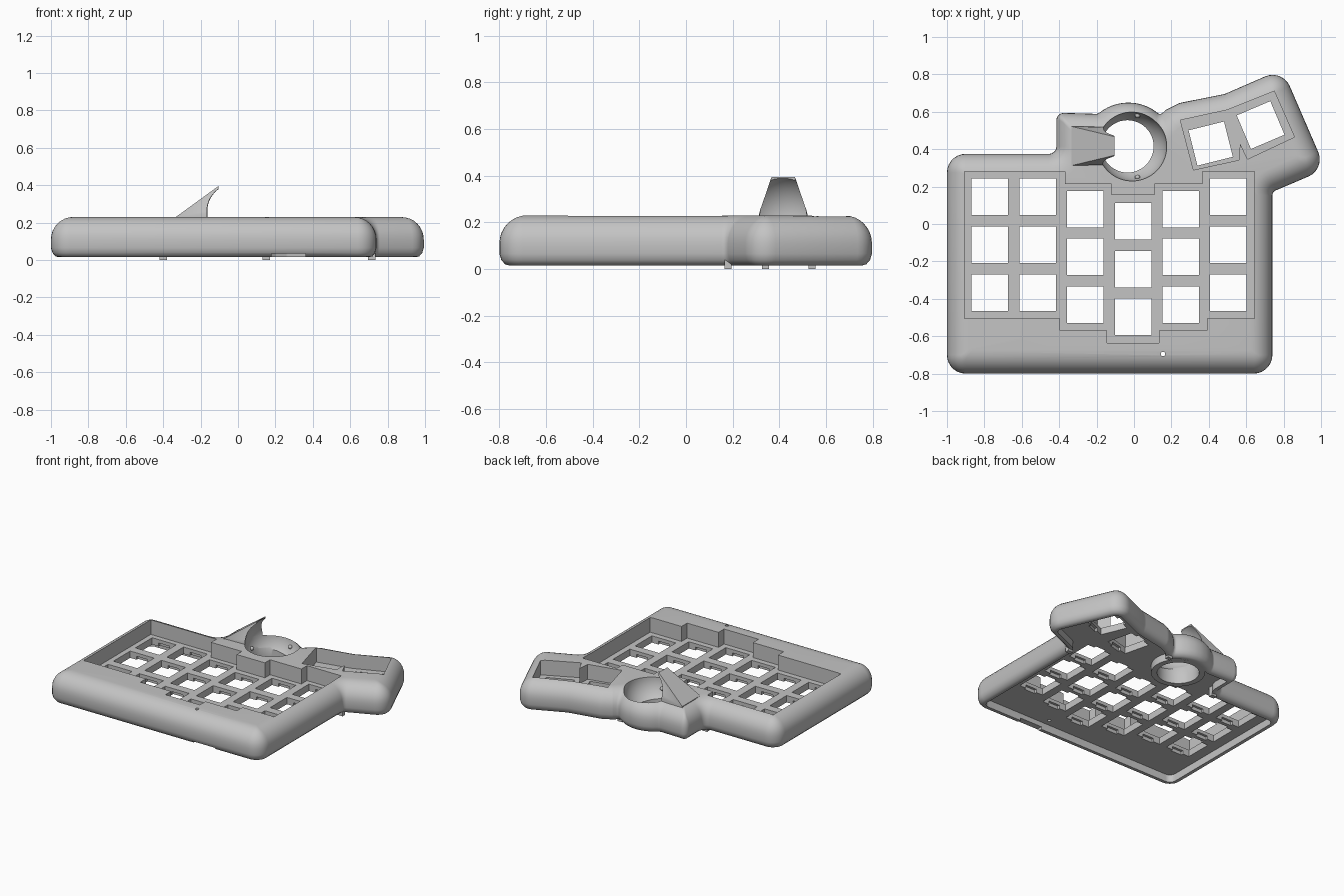
import bpy, bmesh
from math import sin, cos, tan, pi, radians
from mathutils import Vector, Matrix

if "Cube" in bpy.data.objects:
    bpy.data.objects.remove(bpy.data.objects["Cube"], do_unlink=True)

grey = bpy.data.materials.new("plain grey")
grey.use_nodes = True
grey.diffuse_color = (0.55, 0.55, 0.55, 1)
grey.node_tree.nodes["Principled BSDF"].inputs["Base Color"].default_value = (0.55, 0.55, 0.55, 1)


def finish(bm, name):
    bmesh.ops.recalc_face_normals(bm, faces=bm.faces)
    mesh = bpy.data.meshes.new(name)
    bm.to_mesh(mesh)
    bm.free()
    mesh.materials.append(grey)
    obj = bpy.data.objects.new(name, mesh)
    bpy.context.collection.objects.link(obj)
    return obj


def outline(corners, d):
    """Inset a polygon of (x, y, radius) corners by d and round each corner."""
    n = len(corners)
    pts = [Vector(c[:2]) for c in corners]
    dirs = [(pts[(i + 1) % n] - pts[i]).normalized() for i in range(n)]
    normals = [Vector((-e.y, e.x)) for e in dirs]
    moved = [pts[i] + (normals[i - 1] + normals[i]) * d / (1 + normals[i - 1].dot(normals[i]))
             for i in range(n)]
    ring = []
    for i, p in enumerate(moved):
        a, b = dirs[i - 1], dirs[i]
        turn = a.angle_signed(b)
        turn = abs(turn) * (1 if a.cross(b) > 0 else -1)
        r = max(corners[i][2] - d, 0.015) if turn > 0 else corners[i][2] + d
        half = tan(abs(turn) / 2)
        room = 0.45 * min((p - moved[i - 1]).length, (moved[(i + 1) % n] - p).length)
        r = min(r, room / half)
        start = p - a * r * half
        side = Vector((-a.y, a.x)) * (1 if turn > 0 else -1)
        centre = start + side * r
        for k in range(8):
            ring.append(centre + Matrix.Rotation(turn * k / 7, 2) @ (start - centre))
    return ring


def loft(name, rings):
    """Skin a stack of matching (points, height) rings and cap both ends."""
    bm = bmesh.new()
    rows = [[bm.verts.new((p[0], p[1], z)) for p in pts] for pts, z in rings]
    for lo, hi in zip(rows, rows[1:]):
        for i in range(len(lo)):
            bm.faces.new((lo[i - 1], lo[i], hi[i], hi[i - 1]))
    bm.faces.new(rows[0])
    bm.faces.new(rows[-1])
    return finish(bm, name)


def boxes(name, places, size, z0, z1):
    """Several boxes at (x, y, angle) in one object."""
    bm = bmesh.new()
    for x, y, angle in places:
        mat = (Matrix.Translation((x, y, (z0 + z1) / 2)) @ Matrix.Rotation(radians(angle), 4, 'Z')
               @ Matrix.Diagonal((size[0], size[1], z1 - z0, 1)))
        bmesh.ops.create_cube(bm, size=1, matrix=mat)
    return finish(bm, name)


def cylinder(name, x, y, r, z0, z1):
    circle = [(x + r * cos(a * pi / 24), y + r * sin(a * pi / 24)) for a in range(48)]
    return loft(name, [(circle, z0), (circle, z1)])


def ball(name, centre, r, seg=64):
    bm = bmesh.new()
    bmesh.ops.create_uvsphere(bm, u_segments=seg, v_segments=seg // 2, radius=r,
                              matrix=Matrix.Translation(centre))
    return finish(bm, name)


def carve(obj, cutters):
    for c in cutters:
        c.hide_render = True
        m = obj.modifiers.new("cut", 'BOOLEAN')
        m.operation, m.solver, m.object = 'DIFFERENCE', 'EXACT', c
    bpy.context.view_layer.update()
    deps = bpy.context.evaluated_depsgraph_get()
    mesh = bpy.data.meshes.new_from_object(obj.evaluated_get(deps))
    obj.modifiers.clear()
    obj.data = mesh


def smooth(obj):
    bpy.ops.object.select_all(action='DESELECT')
    obj.select_set(True)
    bpy.context.view_layer.objects.active = obj
    bpy.ops.object.shade_smooth_by_angle(angle=radians(35))


# Case: rounded shell with a recessed underside
bump = [(-0.03 + 0.25 * cos(radians(a)), 0.4 + 0.25 * sin(radians(a)), 0.25)
        for a in range(47, 132, 12)]
bump[0] = bump[0][:2] + (0.02,)
bump[-1] = bump[-1][:2] + (0.03,)
corners = [(-1, -0.8, 0.1), (0.74, -0.8, 0.1), (0.74, 0.172, 0.03), (1.025, 0.293, 0.1),
           (0.793, 0.829, 0.1), (0.485, 0.695, 0.1), (0.243, 0.647, 0.1), (0.17, 0.61, 0.03),
           *bump, (-0.415, 0.595, 0.04), (-0.415, 0.375, 0.04), (-1, 0.375, 0.1)]
profile = [(0.055, 0.07), (0.055, 0.015), (0.04, 0.015), (0.024, 0.02), (0.008, 0.038), (0, 0.065)]
profile += [(0.12 - 0.12 * cos(a * pi / 16), 0.11 + 0.12 * sin(a * pi / 16)) for a in range(9)]
case = loft("keyboard_case", [(outline(corners, d), z) for d, z in profile])

# Stepped well for the main keys and angled well for the thumb keys
main = [(-0.905, -0.505), (-0.395, -0.505), (-0.395, -0.57), (-0.145, -0.57), (-0.145, -0.635),
        (0.135, -0.635), (0.135, -0.57), (0.39, -0.57), (0.39, -0.505), (0.645, -0.505),
        (0.645, 0.28), (0.365, 0.28), (0.365, 0.215), (0.11, 0.215), (0.11, 0.155),
        (-0.12, 0.155), (-0.12, 0.215), (-0.37, 0.215), (-0.37, 0.28), (-0.905, 0.28)]
thumb = [(0.318, 0.289), (0.56, 0.342), (0.567, 0.43), (0.607, 0.347),
         (0.858, 0.465), (0.75, 0.71), (0.5, 0.61), (0.248, 0.555)]
PLATE = 0.12
cutters = [loft("well_cutter", [(w, PLATE), (w, 0.3)]) for w in (main, thumb)]

# Switch openings with clip notches underneath
tops = [0.145, 0.145, 0.08, 0.015, 0.08, 0.145]
keys = [(-0.77 + 0.255 * c, top - 0.256 * r, 0) for c, top in enumerate(tops) for r in range(3)]
keys += [(0.41, 0.43, 14), (0.677, 0.529, 23)]
cutters.append(boxes("switch_cutter", keys, (0.195, 0.195), 0.04, 0.16))
cutters.append(boxes("clip_cutter", keys, (0.09, 0.23), 0.05, 0.095))

# Ball socket, reset hole and front cable notch
CENTRE = (-0.01, 0.415, 0.23)
socket = ball("socket_cutter", CENTRE, 0.185)
through = cylinder("socket_hole_cutter", -0.035, 0.415, 0.14, -0.1, 0.25)
cutters += [socket, through,
            cylinder("reset_cutter", 0.155, -0.695, 0.012, -0.1, 0.3),
            boxes("cable_cutter", [(0.27, -0.78, 0)], (0.18, 0.12), -0.05, 0.034)]
carve(case, cutters)
smooth(case)

# Ring hanging under the socket
ring = cylinder("socket_ring", -0.035, 0.415, 0.18, 0.015, 0.075)
carve(ring, [through, socket])
smooth(ring)

# Sensor fin leaning over the socket
bm = bmesh.new()
for x, z, half in [(-0.335, 0.15, 0.105), (-0.335, 0.228, 0.105), (-0.1, 0.15, 0.105),
                   (-0.17, 0.25, 0.1), (-0.105, 0.395, 0.05)]:
    for s in (-1, 1):
        bm.verts.new((x, 0.417 + s * half, z))
hull = bmesh.ops.convex_hull(bm, input=bm.verts)
bmesh.ops.delete(bm, geom=list({v for v in hull["geom_interior"]}), context='VERTS')
fin = finish(bm, "sensor_fin")
carve(fin, [socket])
smooth(fin)

# Bearing beads in the socket
for i, angle in enumerate((80, -80, 180)):
    a = radians(angle)
    pos = (CENTRE[0] + 0.168 * cos(a), CENTRE[1] + 0.168 * sin(a), 0.16)
    smooth(ball(f"bearing_bead_{i + 1}", pos, 0.014, 16))

# Small tabs below the rim
boxes("base_tabs", [(-0.4, 0.34, 0), (0.15, 0.54, 0), (0.715, 0.18, 0)], (0.04, 0.03), 0, 0.075)

for c in cutters:
    bpy.data.objects.remove(c, do_unlink=True)
